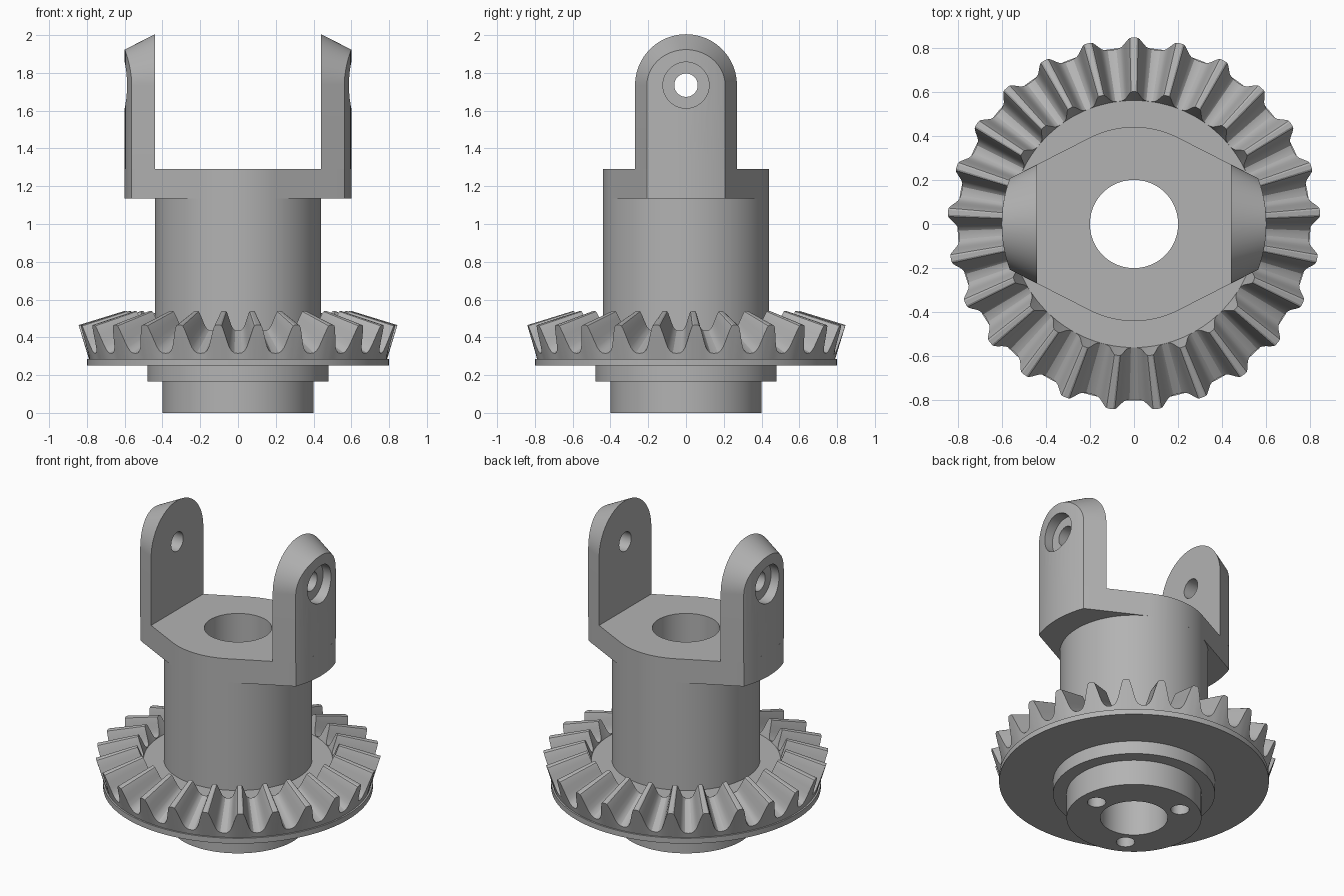
import bpy, bmesh, math
from mathutils import Matrix, Vector

if "Cube" in bpy.data.objects:
    bpy.data.objects.remove(bpy.data.objects["Cube"])

steel = bpy.data.materials.new("grey_steel")
steel.use_nodes = True
GREY = (0.45, 0.45, 0.45, 1)
steel.diffuse_color = GREY
steel.node_tree.nodes["Principled BSDF"].inputs["Base Color"].default_value = GREY

BORE, BODY, ARM_R = 0.2, 0.44, 0.6
PLATE_LOW, PLATE_TOP, PIN_Z = 1.135, 1.29, 1.735
TANGENT = math.radians(63)      # where the plate's flat sides leave the body


def finish(name, bm):
    bmesh.ops.recalc_face_normals(bm, faces=bm.faces)
    mesh = bpy.data.meshes.new(name)
    bm.to_mesh(mesh)
    bm.free()
    ob = bpy.data.objects.new(name, mesh)
    bpy.context.collection.objects.link(ob)
    mesh.materials.append(steel)
    return ob


def smooth(ob):
    bpy.ops.object.select_all(action="DESELECT")
    ob.select_set(True)
    bpy.context.view_layer.objects.active = ob
    bpy.ops.object.shade_smooth_by_angle(angle=math.radians(25))


def ring_solid(name, columns):
    """Join closed sections, each a list of (radius, z) at an angle, into a ring."""
    bm = bmesh.new()
    loops = [[bm.verts.new((r * math.cos(a), r * math.sin(a), z)) for r, z in pts]
             for a, pts in columns]
    for i, loop in enumerate(loops):
        prev = loops[i - 1]
        for j in range(len(loop)):
            bm.faces.new((prev[j - 1], prev[j], loop[j], loop[j - 1]))
    return finish(name, bm)


def cylinder(name, radius, start, end):
    start, end = Vector(start), Vector(end)
    bm = bmesh.new()
    turn = (end - start).to_track_quat("Z", "Y").to_matrix().to_4x4()
    bmesh.ops.create_cone(bm, cap_ends=True, segments=96, radius1=radius, radius2=radius,
                          depth=(end - start).length,
                          matrix=Matrix.Translation((start + end) / 2) @ turn)
    ob = finish(name, bm)
    ob.hide_render = True
    ob.hide_set(True)
    return ob


def boolean(ob, cutter, operation="DIFFERENCE"):
    mod = ob.modifiers.new(cutter.name, "BOOLEAN")
    mod.operation, mod.object, mod.solver = operation, cutter, "EXACT"


def bake(ob):
    """Apply the cuts and remove the cutters."""
    graph = bpy.context.evaluated_depsgraph_get()
    mesh = bpy.data.meshes.new_from_object(ob.evaluated_get(graph))
    cutters = [m.object for m in ob.modifiers]
    ob.modifiers.clear()
    ob.data = mesh
    for c in cutters:
        bpy.data.objects.remove(c)
    smooth(ob)


# Turned body: hub, collar, flange and sleeve around the bore
section = [(BORE, 0), (0.4, 0), (0.4, 0.165), (0.48, 0.165), (0.48, 0.25), (0.8, 0.25),
           (0.8, 0.285), (BODY, 0.285), (BODY, PLATE_LOW), (BORE, PLATE_LOW)]
body = ring_solid("body", [(math.tau * i / 128, section) for i in range(128)])
for k in range(3):              # blind screw holes under the hub
    a = math.tau * k / 3
    x, y = 0.29 * math.cos(a), 0.29 * math.sin(a)
    boolean(body, cylinder("screw_hole_cutter", 0.055, (x, y, -0.1), (x, y, 0.2)))
bake(body)


# Bevel gear ring: each tooth is a height profile across one pitch
TEETH = 25
half = [(0, 0), (0.1, 0.02), (0.17, 0.09), (0.23, 0.22), (0.28, 0.42),
        (0.33, 0.66), (0.38, 0.88), (0.41, 0.97), (0.45, 1)]
tooth = half + [(1 - p, h) for p, h in half[:0:-1]]


def mix(a, b, t):
    return (a[0] + (b[0] - a[0]) * t, a[1] + (b[1] - a[1]) * t)


columns = []
for k in range(TEETH):
    for p, h in tooth:
        angle = math.pi / 2 + (k + p - 0.5) * math.tau / TEETH
        outer = mix((0.795, 0.315), (0.845, 0.465), h)
        inner = mix((0.56, 0.435), (0.6, 0.54), h)
        columns.append((angle, [(0.43, 0.28), (0.788, 0.28), outer, inner,
                                (0.56, 0.43), (0.43, 0.43)]))
smooth(ring_solid("bevel_gear", columns))


# Yoke plate: round middle with flat sides running tangentially to the arms
def plate_radius(a):
    fold = math.atan2(abs(math.sin(a)), abs(math.cos(a)))
    if fold > TANGENT:
        return BODY
    return min(ARM_R, BODY / math.cos(TANGENT - fold))


columns = []
for i in range(180):
    a = math.tau * i / 180
    r = plate_radius(a)
    columns.append((a, [(BORE, PLATE_LOW), (r, PLATE_LOW), (r, PLATE_TOP), (BORE, PLATE_TOP)]))
smooth(ring_solid("yoke_plate", columns))


# Arms: round-topped, narrowing outwards, trimmed to a common cylinder
def arm_outline(x):
    w = (BODY - x * math.cos(TANGENT)) / math.sin(TANGENT)
    pts = [(x, -w, PLATE_TOP)]
    for i in range(49):
        a = math.pi * (1 - i / 48)
        pts.append((x, w * math.cos(a), PIN_Z + w * math.sin(a)))
    return pts + [(x, w, PLATE_TOP)]


for side, name in ((1, "left_arm"), (-1, "right_arm")):
    bm = bmesh.new()
    ends = [[bm.verts.new((side * x, y, z)) for x, y, z in arm_outline(d)] for d in (BODY, 0.63)]
    for j in range(len(ends[0])):
        bm.faces.new((ends[0][j - 1], ends[0][j], ends[1][j], ends[1][j - 1]))
    for end in ends:
        bm.faces.new(end)
    arm = finish(name, bm)
    boolean(arm, cylinder("trim_cutter", ARM_R, (0, 0, 1), (0, 0, 2.2)), "INTERSECT")
    boolean(arm, cylinder("pin_hole_cutter", 0.062, (side * 0.3, 0, PIN_Z), (side * 0.8, 0, PIN_Z)))
    boolean(arm, cylinder("counterbore_cutter", 0.122, (side * 0.53, 0, PIN_Z), (side * 0.8, 0, PIN_Z)))
    bake(arm)
